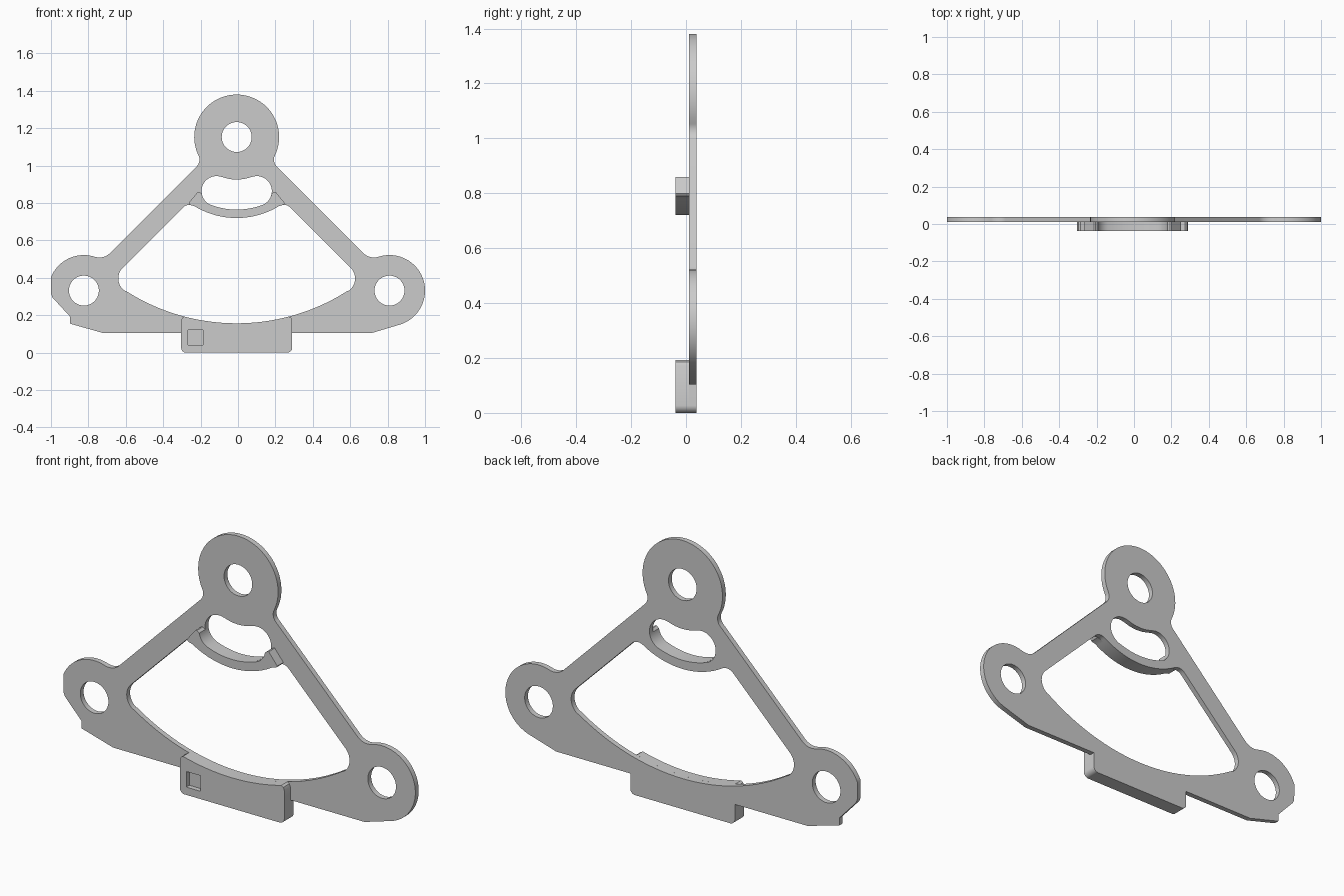
import bpy, bmesh, math

if "Cube" in bpy.data.objects:
    bpy.data.objects.remove(bpy.data.objects["Cube"])

CX = -0.007                      # x of the symmetry line
BACK, STEP, FRONT = 0.038, 0.011, -0.038
TOP, LUG, WIN = (0, 1.153), (0.817, 0.332), (0, 1.257)   # arc centres


def arc(c, r, a0, a1):
    n = max(3, int(abs(a1 - a0) * (0.2 if r < 0.3 else 0.6)))
    return [(c[0] + r * math.cos(math.radians(a0 + (a1 - a0) * i / n)),
             c[1] + r * math.sin(math.radians(a0 + (a1 - a0) * i / n))) for i in range(n + 1)]


def flip(pts):
    return [(-x, z) for x, z in reversed(pts)]


def clean(pts):
    out = []
    for p in pts:
        if not out or math.dist(p, out[-1]) > 1e-4:
            out.append(p)
    if math.dist(out[0], out[-1]) < 1e-4:
        out.pop()
    return out


def extrude_profile(name, loops, y0, y1):
    """Fill closed loops (first outer, rest holes) and extrude from y0 to y1."""
    cu = bpy.data.curves.new(name + "_profile", 'CURVE')
    cu.dimensions, cu.fill_mode, cu.extrude = '2D', 'BOTH', abs(y1 - y0) / 2
    for loop in loops:
        pts = clean(loop)
        sp = cu.splines.new('POLY')
        sp.points.add(len(pts) - 1)
        for p, (x, z) in zip(sp.points, pts):
            p.co = (x + CX, z, 0, 1)
        sp.use_cyclic_u = True
    tmp = bpy.data.objects.new(name + "_tmp", cu)
    bpy.context.collection.objects.link(tmp)
    bpy.context.view_layer.update()
    me = bpy.data.meshes.new_from_object(tmp.evaluated_get(bpy.context.evaluated_depsgraph_get()))
    bpy.data.objects.remove(tmp)
    bpy.data.curves.remove(cu)
    bm = bmesh.new()
    bm.from_mesh(me)
    for v in bm.verts:
        x, z, d = v.co
        v.co = (x, (y0 + y1) / 2 - d, z)
    bmesh.ops.remove_doubles(bm, verts=bm.verts, dist=1e-5)
    bmesh.ops.recalc_face_normals(bm, faces=bm.faces)
    bm.to_mesh(me)
    bm.free()
    me.name = name
    ob = bpy.data.objects.new(name, me)
    bpy.context.collection.objects.link(ob)
    bpy.ops.object.select_all(action='DESELECT')
    ob.select_set(True)
    bpy.context.view_layer.objects.active = ob
    bpy.ops.object.shade_smooth_by_angle(angle=math.radians(25))
    return ob


# Shared edge pieces (right half, clockwise from the top)
arm = arc(TOP, 0.227, 90, -25.9) + arc((0.249, 1.032), 0.05, 154, 225) \
    + arc((0.734, 0.589), 0.08, 225, 288)
foot = arc((0.27, 0.027), 0.027, 0, -90)

# Plate outline: right lug is round, left lug is cut and notched
right = arm + arc(LUG, 0.19, 108, -74) + [(0.718, 0.104), (0.297, 0.104)] + foot
left = flip(foot) + [(-0.297, 0.104), (-0.71, 0.104), (-0.891, 0.155), (-0.891, 0.193),
                     (-0.985, 0.295), (-0.993, 0.315)] + flip(arc(LUG, 0.19, 108, 22)) + flip(arm)

# Large window and curved slot
win = arc(WIN, 1.1, -90, -57.3) + arc((0.553, 0.397), 0.08, -57.3, 45) \
    + arc((0.2515, 0.7405), 0.05, 45, 121.4) + arc(TOP, 0.433, -58.6, -90)
slot = arc(TOP, 0.388, -90, -69.5) + arc((0.108, 0.864), 0.08, -69.5, 110.5) \
    + arc(TOP, 0.2275, -69.5, -90)
holes = [arc(c, 0.08, 0, 360) for c in (TOP, LUG, (-LUG[0], LUG[1]))]
extrude_profile("plate", [right + left, win + flip(win), slot + flip(slot)] + holes, STEP, BACK)

# Raised curved rib under the slot, with an ear at each end
rib = arc(TOP, 0.433, -90, -58.6) + [(0.25, 0.79), (0.257, 0.80), (0.208, 0.86), (0.2, 0.86)] \
    + arc((0.108, 0.864), 0.08, -10, -69.5) + arc(TOP, 0.388, -69.5, -90)
extrude_profile("slot_rib", [rib + flip(rib)], FRONT, STEP)

# Raised block at the bottom: front layer has a square recess, rear layer is solid
block = arc(WIN, 1.1, -90, -75.3) + [(0.291, 0.186), (0.297, 0.171)] + foot
recess = [(-0.26, 0.04), (-0.18, 0.04), (-0.18, 0.12), (-0.26, 0.12)]
floor = FRONT + 0.025
extrude_profile("block_front", [block + flip(block), recess], FRONT, floor)
extrude_profile("block_rear", [block + flip(block)], floor, STEP)
